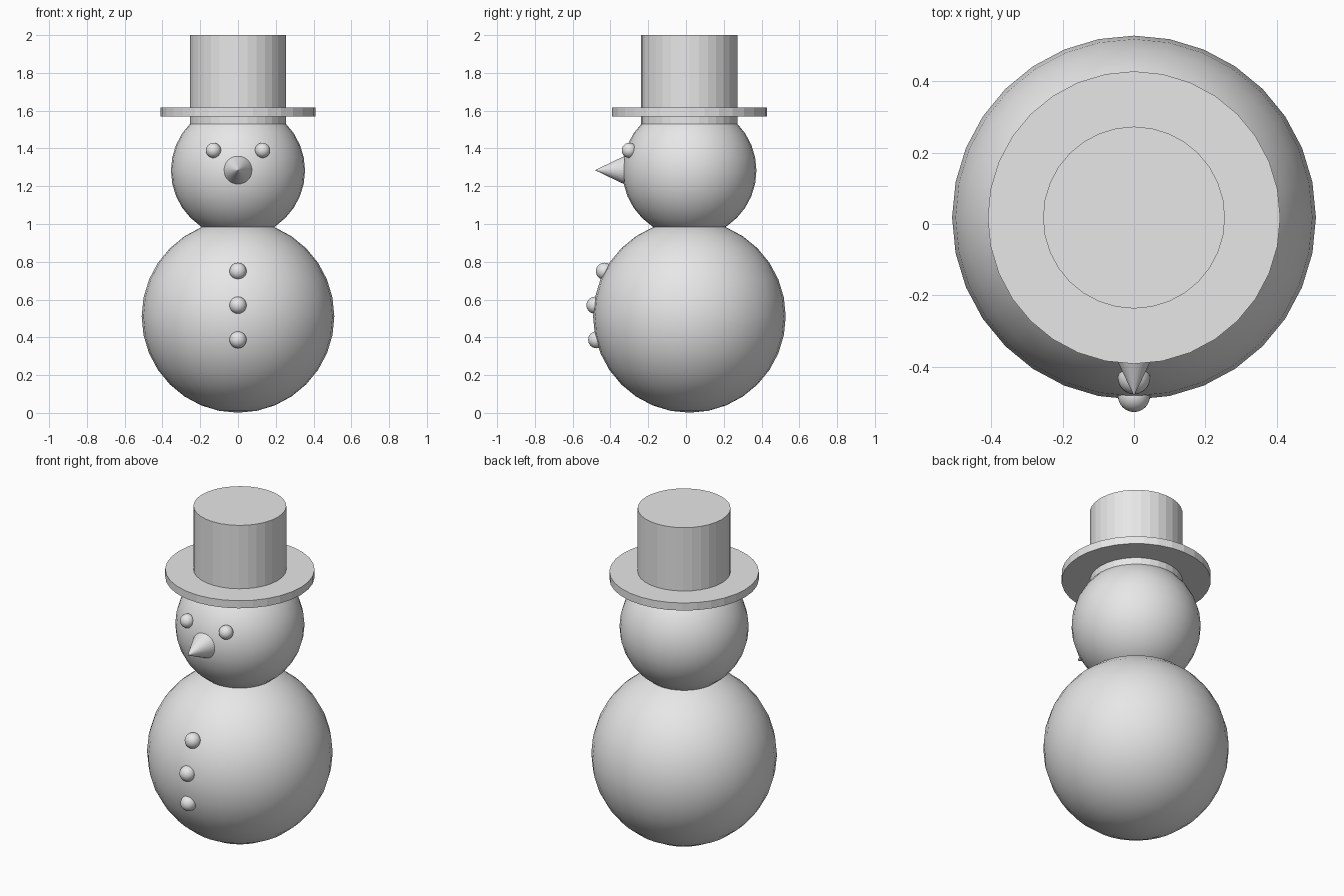
import bpy
import math

if "Cube" in bpy.data.objects:
    bpy.data.objects.remove(bpy.data.objects["Cube"])

CY = 0.018  # depth position of the main axis

grey = bpy.data.materials.new("plain_grey")
grey.diffuse_color = (0.8, 0.8, 0.8, 1)
grey.use_nodes = True
grey.node_tree.nodes["Principled BSDF"].inputs["Base Color"].default_value = grey.diffuse_color


def finish(name, smooth):
    obj = bpy.context.object
    obj.name = name
    obj.data.materials.append(grey)
    if smooth:
        bpy.ops.object.shade_smooth()
    return obj


def ball(name, radius, loc):
    bpy.ops.mesh.primitive_uv_sphere_add(segments=32, ring_count=16,
                                         radius=radius, location=loc)
    return finish(name, True)


def disc(name, radius, z0, z1):
    bpy.ops.mesh.primitive_cylinder_add(vertices=32, radius=radius, depth=z1 - z0,
                                        location=(0, CY, (z0 + z1) / 2))
    return finish(name, False)


# Snow body and head
ball("body", 0.51, (0, CY, 0.511))
ball("head", 0.355, (0, CY, 1.283))

# Top hat
disc("hat_crown", 0.255, 1.52, 2.0)
disc("hat_brim", 0.41, 1.57, 1.616)

# Eyes
for side, x in (("left", -0.13), ("right", 0.13)):
    ball("eye_" + side, 0.04, (x, CY - 0.318, 1.39))

# Cone nose pointing forward
base_y, tip_y = -0.315, -0.482
bpy.ops.mesh.primitive_cone_add(vertices=32, radius1=0.08, radius2=0,
                                depth=base_y - tip_y,
                                location=(0, (base_y + tip_y) / 2, 1.285),
                                rotation=(math.pi / 2, 0, 0))
finish("nose", False)

# Buttons down the belly
for i, (y, z) in enumerate(((-0.432, 0.75), (-0.482, 0.57), (-0.473, 0.387))):
    ball("button_%d" % (i + 1), 0.045, (0, y, z))
